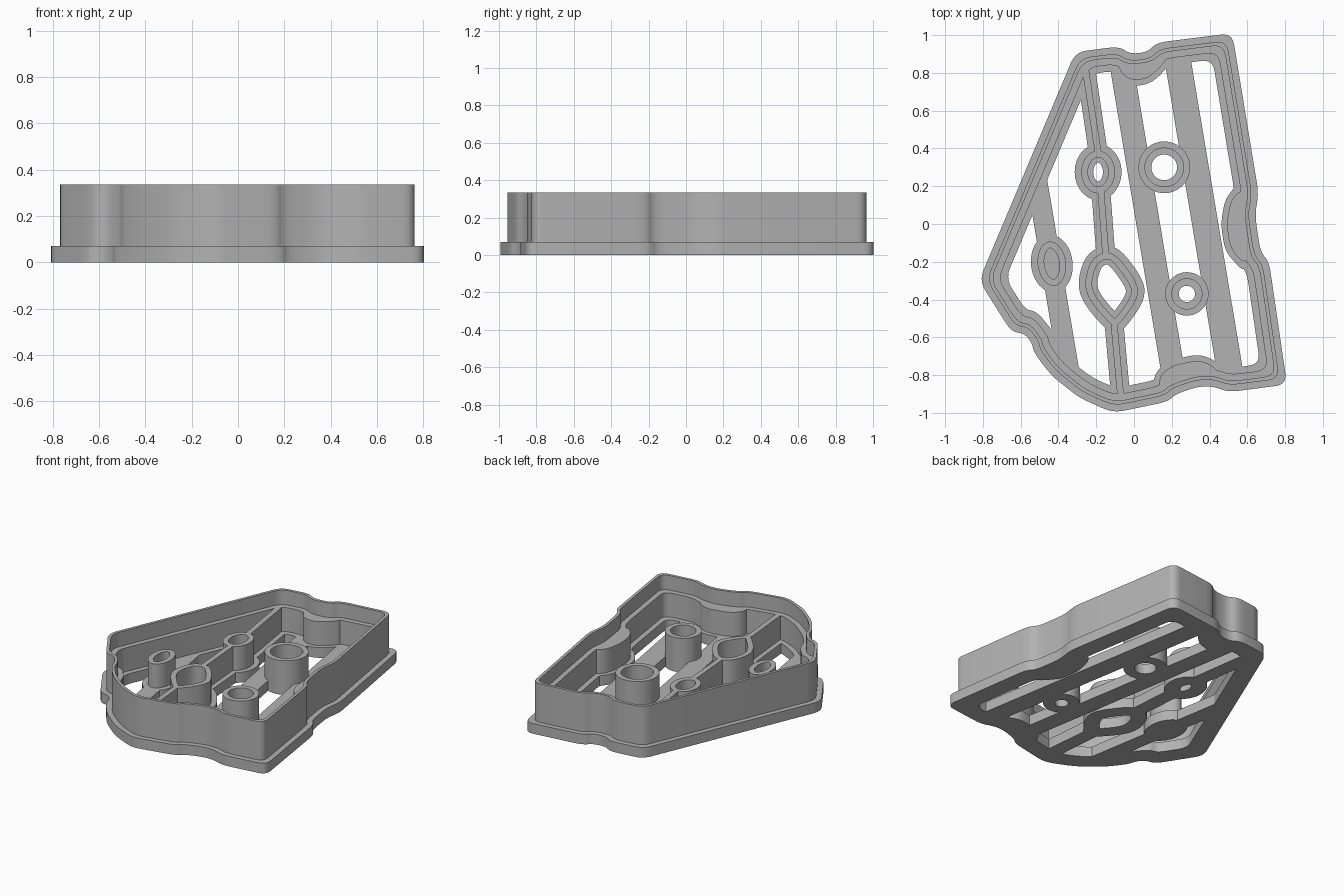
import bpy, bmesh, math
from mathutils import Vector

BASE, RELIEF, RIM = 0.07, 0.235, 0.335   # heights of plate, inner walls, cutting edge
STEP = 0.035                             # common wall and flange width

if "Cube" in bpy.data.objects:
    bpy.data.objects.remove(bpy.data.objects["Cube"])

plastic = bpy.data.materials.new("grey plastic")
plastic.use_nodes = True
grey = (0.45, 0.45, 0.45, 1)
plastic.diffuse_color = grey
plastic.node_tree.nodes["Principled BSDF"].inputs["Base Color"].default_value = grey


def clockwise(points):
    pts = [Vector(p) for p in points]
    area = sum(a.x * b.y - b.x * a.y for a, b in zip(pts, pts[1:] + pts[:1]))
    return pts[::-1] if area > 0 else pts


def inset(points, d):
    """Move a clockwise outline inward by d (outward if negative)."""
    out = []
    for i, p in enumerate(points):
        before = (p - points[i - 1]).normalized()
        after = (points[(i + 1) % len(points)] - p).normalized()
        n1, n2 = Vector((before.y, -before.x)), Vector((after.y, -after.x))
        n = (n1 + n2).normalized()
        out.append(p + n * d / max(n.dot(n1), 0.6))
    return out


def rounded(points, radius, steps=5):
    """Replace each corner with a short curve."""
    out = []
    for i, p in enumerate(points):
        a, b = points[i - 1] - p, points[(i + 1) % len(points)] - p
        start = p + a.normalized() * min(radius, a.length * 0.45)
        end = p + b.normalized() * min(radius, b.length * 0.45)
        for k in range(steps + 1):
            t = k / steps
            out.append(start * (1 - t) ** 2 + p * 2 * t * (1 - t) + end * t * t)
    return out


def ellipse(center, rx, ry, tilt=0, n=48):
    c, s = math.cos(tilt), math.sin(tilt)
    pts = []
    for k in range(n):
        u = rx * math.cos(math.tau * k / n)
        v = ry * math.sin(math.tau * k / n)
        pts.append((center[0] + u * c - v * s, center[1] + u * s + v * c))
    return clockwise(pts)


def finish(name, bm):
    bmesh.ops.recalc_face_normals(bm, faces=bm.faces)
    mesh = bpy.data.meshes.new(name)
    bm.to_mesh(mesh)
    bm.free()
    mesh.materials.append(plastic)
    ob = bpy.data.objects.new(name, mesh)
    bpy.context.collection.objects.link(ob)
    bpy.ops.object.select_all(action='DESELECT')
    ob.select_set(True)
    bpy.context.view_layer.objects.active = ob
    bpy.ops.object.shade_smooth_by_angle(angle=math.radians(30))


def slab(name, outline, top):
    bm = bmesh.new()
    face = bm.faces.new([bm.verts.new((p.x, p.y, 0)) for p in outline])
    ext = bmesh.ops.extrude_face_region(bm, geom=[face], use_keep_orig=True)
    for v in ext["geom"]:
        if isinstance(v, bmesh.types.BMVert):
            v.co.z = top
    finish(name, bm)


def band(name, outer, inner, top):
    """Hollow wall between two matching outlines."""
    bm = bmesh.new()
    loops = [[bm.verts.new((p.x, p.y, z)) for p in line]
             for line, z in ((outer, 0), (outer, top), (inner, top), (inner, 0))]
    n = len(outer)
    for j in range(4):
        a, b = loops[j], loops[(j + 1) % 4]
        for i in range(n):
            k = (i + 1) % n
            bm.faces.new((a[i], a[k], b[k], b[i]))
    finish(name, bm)


def strip(name, start, end, width, top, square_ends=True):
    a, b = Vector(start), Vector(end)
    d = (b - a).normalized()
    side = Vector((-d.y, d.x)) if square_ends else Vector((1, 0))
    side *= width / 2
    slab(name, [a + side, b + side, b - side, a - side], top)


# Outer body: flange, cutting wall and inner ledge share one outline
outline = clockwise([
    (-.82, -.30), (-.31, .91), (-.08, .94), (-.02, .90), (.07, .91), (.12, .96),
    (.52, 1.01), (.66, .16), (.64, .05), (.67, -.15), (.715, -.20), (.81, -.85),
    (.50, -.89), (.42, -.86), (.34, -.86), (.22, -.90), (.18, -.94), (-.11, -1),
    (-.29, -.92), (-.44, -.80), (-.53, -.68), (-.54, -.63), (-.58, -.58), (-.65, -.57)])


def body_line(d):
    return rounded(inset(outline, d), 0.06)


band("base_flange", body_line(0), body_line(.125), BASE)
band("cutting_wall", body_line(STEP), body_line(.055), RIM)
band("inner_ledge", body_line(.05), body_line(.09), RELIEF)

# Slanted bars of the base grid
SLOPE = -.168
for name, x, width, high, low in (("left_grid_bar", -.475, .11, .25, -.79),
                                  ("middle_grid_bar", .075, .126, .86, -.84),
                                  ("right_grid_bar", .377, .14, .92, -.82)):
    strip(name, (x + SLOPE * high, high), (x + SLOPE * low, low), width, BASE, False)

# Dividing walls on their footings
for name, a, b in (("upper_divider", (-.26, .84), (-.19, .38)),
                   ("middle_divider", (-.175, .17), (-.15, -.16)),
                   ("lower_divider", (-.105, -.535), (-.07, -.92))):
    strip(name + "_wall", a, b, STEP, RELIEF)
for name, a, b in (("upper_divider", (-.255, .82), (-.19, .38)),
                   ("middle_divider", (-.175, .17), (-.15, -.16)),
                   ("lower_divider", (-.105, -.535), (-.07, -.92))):
    strip(name + "_footing", a, b, .1, BASE)

# Round stamps with an inward footing
for name, center, r, hole in (("large_round_stamp", (.16, .30), .137, .068),
                              ("small_round_stamp", (.28, -.37), .115, .043)):
    band(name + "_wall", ellipse(center, r, r), ellipse(center, r - STEP, r - STEP), RELIEF)
    band(name + "_footing", ellipse(center, r, r), ellipse(center, hole, hole), BASE)

# Closed stamps with footings on both sides
big = rounded(clockwise([
    (-.17, -.11), (-.07, -.13), (.06, -.31), (.05, -.42), (-.07, -.58),
    (-.13, -.58), (-.27, -.42), (-.30, -.31), (-.26, -.17)]), .1)
stamps = (("pointed_stamp", ellipse((-.19, .275), .124, .148), True),
          ("oval_stamp", ellipse((-.435, -.21), .11, .153, .12), False),
          ("big_stamp", big, True))
for name, line, has_hole in stamps:
    band(name + "_wall", inset(line, STEP), inset(line, STEP * 2), RELIEF)
    if has_hole:
        band(name + "_footing", line, inset(line, STEP * 2.8), BASE)
    else:
        slab(name + "_footing", line, BASE)

# Curved bosses that grow out of the ledge
bosses = (("back_boss", [(-.09, .84), (-.05, .78), (0, .76), (.07, .77), (.13, .82),
                         (.18, .88), (.12, .88), (.06, .85), (-.03, .85)]),
          ("side_boss", [(.56, .18), (.51, .12), (.49, 0), (.51, -.13), (.58, -.21),
                         (.61, -.17), (.585, .05), (.595, .15)]),
          ("front_boss", [(.13, -.86), (.14, -.80), (.20, -.75), (.34, -.72), (.42, -.75),
                          (.47, -.82), (.40, -.81), (.32, -.81), (.24, -.84), (.18, -.87)]))
for name, points in bosses:
    line = clockwise(points)
    slab(name, rounded(line, .05), RELIEF)
    slab(name + "_footing", rounded(inset(line, -.03), .05), BASE)
